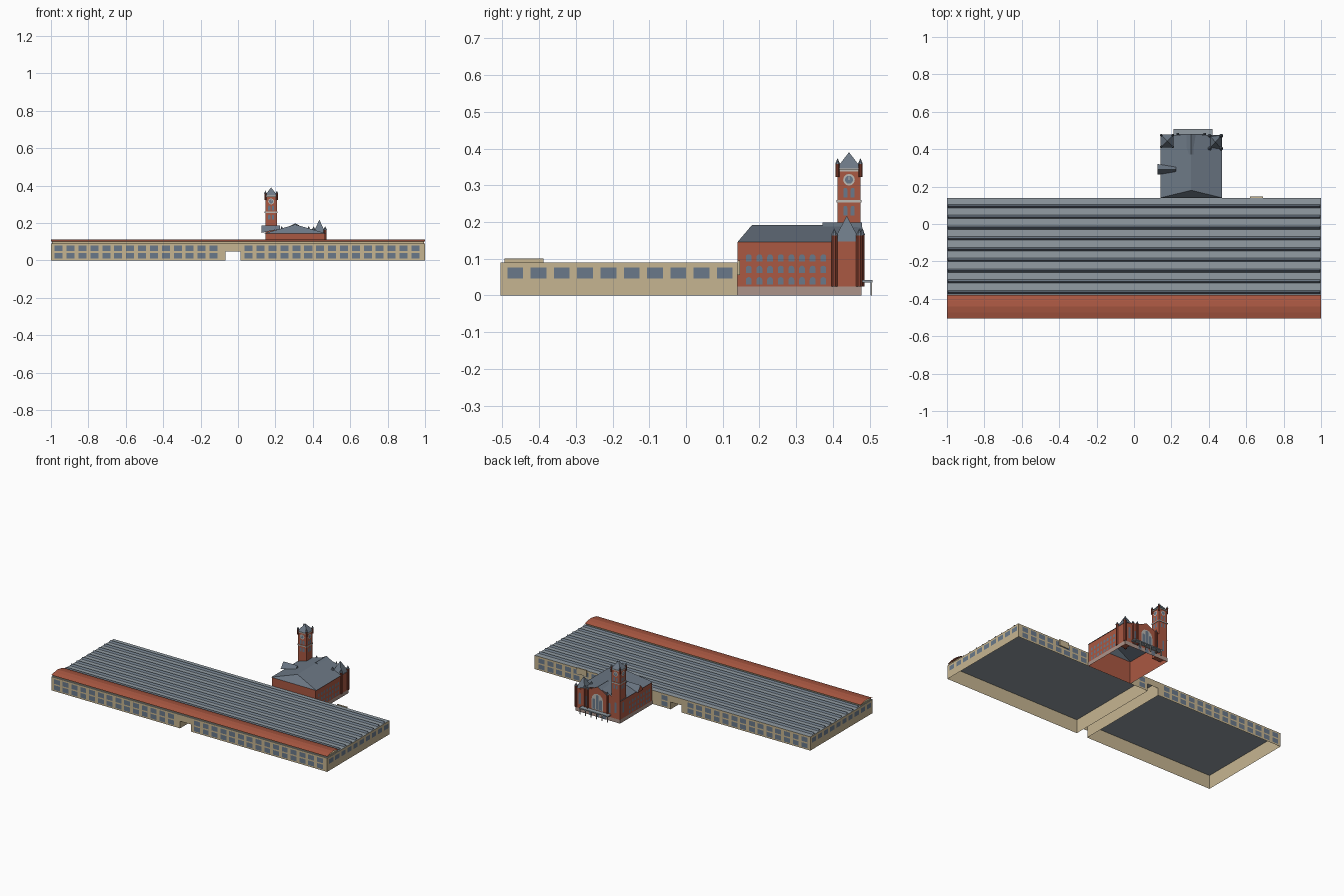
import bpy, bmesh
from math import cos, sin, pi
from mathutils import Vector

if "Cube" in bpy.data.objects:
    bpy.data.objects.remove(bpy.data.objects["Cube"])


def material(name, *rgb):
    lin = [(c / 255 / 12.92) if c < 10 else ((c / 255 + 0.055) / 1.055) ** 2.4 for c in rgb]
    m = bpy.data.materials.new(name)
    m.use_nodes = True
    m.diffuse_color = (*lin, 1)
    m.node_tree.nodes["Principled BSDF"].inputs["Base Color"].default_value = (*lin, 1)
    return m


CREAM = material("cream wall", 198, 181, 145)
RED = material("red brick", 170, 88, 66)
SLATE = material("dark slate", 108, 120, 133)
METAL = material("grey roof", 146, 156, 164)
GLASS = material("window glass", 106, 121, 138)
STONE = material("pinkish stone", 172, 148, 138)
PALE = material("pale stone", 188, 184, 178)
TURRET = material("dark brick", 132, 62, 46)


def mesh(name, mats, verts, faces, slots=None):
    me = bpy.data.meshes.new(name)
    me.from_pydata(verts, [], faces)
    for m in mats if isinstance(mats, list) else [mats]:
        me.materials.append(m)
    if slots:
        me.polygons.foreach_set("material_index", slots)
    ob = bpy.data.objects.new(name, me)
    bpy.context.collection.objects.link(ob)
    return ob


def boxes(name, mat, items, bottom=True):
    verts, faces = [], []
    for x0, x1, y0, y1, z0, z1 in items:
        n = len(verts)
        verts += [(x, y, z) for z in (z0, z1) for x, y in ((x0, y0), (x1, y0), (x1, y1), (x0, y1))]
        faces += [[n + i, n + (i + 1) % 4, n + 4 + (i + 1) % 4, n + 4 + i] for i in range(4)]
        faces.append([n + 4, n + 5, n + 6, n + 7])
        if bottom:
            faces.append([n + 3, n + 2, n + 1, n])
    return mesh(name, mat, verts, faces)


def panels(name, mat, items):
    """Flat outlines laid on walls: (side, wall position, [(along, z), ...])."""
    verts, faces = [], []
    for side, pos, outline in items:
        out = Vector({"+x": (1, 0, 0), "-x": (-1, 0, 0), "+y": (0, 1, 0), "-y": (0, -1, 0)}[side])
        pts = [Vector((pos, u, z) if side[1] == "x" else (u, pos, z)) for u, z in outline]
        area = sum((pts[i - 1].cross(p) for i, p in enumerate(pts)), Vector())
        if area.dot(out) < 0:
            pts.reverse()
        n = len(verts)
        verts += pts
        faces.append(list(range(n, n + len(pts))))
    return mesh(name, mat, verts, faces)


def rect(u, z0, z1, w):
    return [(u - w / 2, z0), (u + w / 2, z0), (u + w / 2, z1), (u - w / 2, z1)]


def arch(u, z0, z1, w):
    r = w / 2
    return [(u - r, z0), (u + r, z0)] + [(u + r * cos(a * pi / 6), z1 - r + r * sin(a * pi / 6)) for a in range(7)]


def disc(u, z, r):
    return [(u + r * cos(a * pi / 6), z + r * sin(a * pi / 6)) for a in range(12)]


def spires(name, items, sides=8):
    """Brick shafts with slate points: (x, y, bottom, top, tip, radius)."""
    verts, faces, slots = [], [], []
    for x, y, z0, z1, tip, r in items:
        n = len(verts)
        for z, k in ((z0, 1), (z1, 1), (z1, 1.2)):
            verts += [(x + k * r * cos((i + .5) * 2 * pi / sides), y + k * r * sin((i + .5) * 2 * pi / sides), z)
                      for i in range(sides)]
        verts.append((x, y, tip))
        for i in range(sides):
            j = (i + 1) % sides
            faces += [[n + i, n + j, n + sides + j, n + sides + i],
                      [n + 2 * sides + i, n + 2 * sides + j, n + 3 * sides]]
            slots += [0, 1]
        faces += [list(range(n + sides - 1, n - 1, -1)), list(range(n + 3 * sides - 1, n + 2 * sides - 1, -1))]
        slots += [0, 1]
    return mesh(name, [TURRET, SLATE], verts, faces, slots)


def pyramid(name, x, y, hx, hy, z, tip):
    base = [(x - hx, y - hy, z), (x + hx, y - hy, z), (x + hx, y + hy, z), (x - hx, y + hy, z)]
    return mesh(name, SLATE, base + [(x, y, tip)], [[0, 1, 4], [1, 2, 4], [2, 3, 4], [3, 0, 4], [3, 2, 1, 0]])


# Long mill: open-bottomed shell with a passage cut through it
F, B, TOP, P0, P1, PT = -0.505, 0.14, 0.09, -0.067, 0.013, 0.047
notched = [(-1, 0), (P0, 0), (P0, PT), (P1, PT), (P1, 0), (1, 0), (1, TOP), (-1, TOP)]
flank = [(F, 0), (B, 0), (B, TOP), (F, TOP)]
panels("mill_walls", CREAM, [("-y", F, notched), ("+y", B, notched), ("-x", -1, flank), ("+x", 1, flank),
                             ("+x", P0, flank), ("-x", P1, flank)])
mesh("mill_roof", METAL, [(-1, F, TOP), (1, F, TOP), (1, B, TOP), (-1, B, TOP)], [[0, 1, 2, 3]])

# Mill windows: two rows front and back, one row on the ends
cols = [-0.959 + i * 0.0637 for i in range(14)] + [0.057 + i * 0.0637 for i in range(15)]
lights = []
for side, pos in (("-y", F - .0015), ("+y", B + .0015)):
    for u in cols:
        if side == "+y" and 0.12 < u < 0.49:
            continue
        lights += [(side, pos, rect(u, z, z + .03, .043)) for z in (.01, .049)]
for side, pos in (("-x", -1.0015), ("+x", 1.0015)):
    lights += [(side, pos, rect(-0.465 + i * .0634, .046, .076, .043)) for i in range(10)]
panels("mill_windows", GLASS, lights)

# Raised front range with a shallow red roof
boxes("front_clerestory", CREAM, [(-.995, .995, -.495, -.388, TOP, .1)], bottom=False)
mesh("front_roof", RED, [(x, y, z) for x in (-1, 1) for y, z in ((F, .1), (-.472, .108), (-.442, .112), (-.412, .108), (-.38, .1))],
     [[i, i + 5, i + 6, i + 1] for i in range(4)])

# Rows of ridge skylights
verts, faces = [], []
for i in range(9):
    y, n = -0.364 + i * .0574, i * 6
    verts += [(x, y + d, z) for x in (-.995, .995) for d, z in ((-.009, TOP), (0, .101), (.009, TOP))]
    faces += [[n, n + 3, n + 4, n + 1], [n + 1, n + 4, n + 5, n + 2]]
mesh("ridge_skylights", SLATE, verts, faces)
boxes("rear_door_head", CREAM, [(.62, .69, B, .147, .055, .095)])

# Brick hall: open-bottomed walls, gable and stone plinth
X0, X1, Y1, EAVE, MID, RIDGE = .147, .465, .475, .145, .306, .192
hall = [(B, 0), (Y1, 0), (Y1, EAVE), (B, EAVE)]
back = [(X0, 0), (X1, 0), (X1, EAVE), (MID, RIDGE), (X0, EAVE)]
panels("hall_walls", RED, [("-x", X0, hall), ("+x", X1, hall), ("+y", Y1, back),
                           ("-y", B + .001, [(X0, 0), (X1, 0), (X1, EAVE), (X0, EAVE)])])
plinth = [(B, 0), (.478, 0), (.478, .024), (B, .024)]
panels("hall_plinth", STONE, [("-x", X0 - .003, plinth), ("+x", X1 + .003, plinth),
                              ("+y", .478, rect(MID, 0, .024, .324))])
e0, e1 = X0 - .005, X1 + .005
mesh("hall_roof", SLATE, [(e0, B, EAVE), (e1, B, EAVE), (e1, Y1, EAVE), (e0, Y1, EAVE), (MID, .18, RIDGE), (MID, Y1, RIDGE)],
     [[0, 1, 4], [1, 2, 5, 4], [3, 0, 4, 5]])

# Steeper cross roof and gable over the rear entrance
g0, g1, GZ = MID - .075, MID + .075, .198
mesh("rear_gable_roof", SLATE, [(g0, .48, .158), (MID, .48, GZ), (g1, .48, .158),
                                (MID - .02, .372, .183), (MID, .372, GZ), (MID + .02, .372, .183)],
     [[0, 1, 4, 3], [1, 2, 5, 4], [3, 4, 5]])
panels("rear_gable", RED, [("+y", .479, [(g0, .024), (g1, .024), (g1, .158), (MID, GZ), (g0, .158)])])

# Side dormer
mesh("side_dormer", [SLATE, RED], [(.125, .263, .147), (.125, .292, .186), (.125, .321, .147),
                                   (.225, .28, .168), (.225, .292, .186), (.225, .304, .168)],
     [[0, 3, 4, 1], [1, 4, 5, 2], [3, 5, 4], [0, 1, 2]], [0, 0, 0, 1])

# Hall windows
hall_lights = []
for side, pos in (("+x", X1 + .0015), ("-x", X0 - .0015)):
    hall_lights += [(side, pos, arch(.171 + i * .029, z, z + .02, .016))
                    for i in range(8) for z in (.03, .061, .092)]
panels("hall_windows", GLASS, hall_lights)
panels("great_window_surround", PALE, [("+y", .481, arch(MID, .045, .152, .084))])
panels("great_window", GLASS, [("+y", .4825, arch(MID + d, .05, z, .021)) for d, z in ((-.025, .118), (0, .145), (.025, .118))])
panels("rear_side_windows", GLASS, [("+y", .4765, arch(u, .05, .115, .014)) for u in (.222, .39)])
panels("rear_doors", GLASS, [("+y", .48, rect(MID + d, 0, .032, .024)) for d in (-.05, 0, .05)])

# Clock tower
TX, TY, H = .177, .444, .031
boxes("clock_tower", RED, [(TX - H, TX + H, TY - H, TY + H, .024, .345)])
boxes("tower_bands", PALE, [(TX - H - .003, TX + H + .003, TY - H - .003, TY + H + .003, z, z + .007) for z in (.253, .338)])
pyramid("tower_roof", TX, TY, .034, .034, .346, .39)
spires("tower_pinnacles", [(TX + a * H, TY + b * H, .323, .358, .374, .006) for a in (-1, 1) for b in (-1, 1)])
dials, rims, lights = [], [], []
for side, c, s in (("+x", TX, 1), ("-x", TX, -1), ("+y", TY, 1), ("-y", TY, -1)):
    u, wall = (TY if side[1] == "x" else TX), c + s * H
    rims.append((side, wall + s * .0015, disc(u, .315, .016)))
    dials.append((side, wall + s * .003, disc(u, .315, .011)))
    lights += [(side, wall + s * .0015, arch(u + d, z, z + .026, .011)) for d in (-.01, .01) for z in (.218, .267)]
    if side in ("+y", "-x"):
        lights.append((side, wall + s * .0015, arch(u, .06, .13, .014)))
panels("clock_rims", PALE, rims)
panels("clock_dials", GLASS, dials)
panels("tower_windows", GLASS, lights)
panels("clock_hands", PALE, [(s, p + (.0015 if s[0] == "+" else -.0015), rect(sum(q[0] for q in o) / 12, .314, .324, .0025))
                             for s, p, o in dials])

# Short corner tower with corner turrets
SX, SY = .435, .438
boxes("corner_tower", RED, [(.404, .467, .404, .476, .024, .148)])
pyramid("corner_tower_roof", SX, SY, .033, .037, .147, .217)
spires("corner_turrets", [(SX + a * .031, SY + b * .034, .024, .163, .182, .009) for a in (-1, 1) for b in (-1, 1)])
panels("corner_tower_window", GLASS, [("+y", .4775, arch(SX, .05, .125, .018))])

# Slim turrets beside the rear gable
spires("gable_turrets", [(MID + a * .072, .48, .024, .165, .185, .007) for a in (-1, 1)])

# Rear porch canopy on posts
boxes("porch_canopy", METAL, [(.21, .42, .476, .508, .035, .042)])
boxes("porch_posts", PALE, [(x - .0025, x + .0025, .502, .507, 0, .036) for x in [.215 + i * .04 for i in range(6)]])
